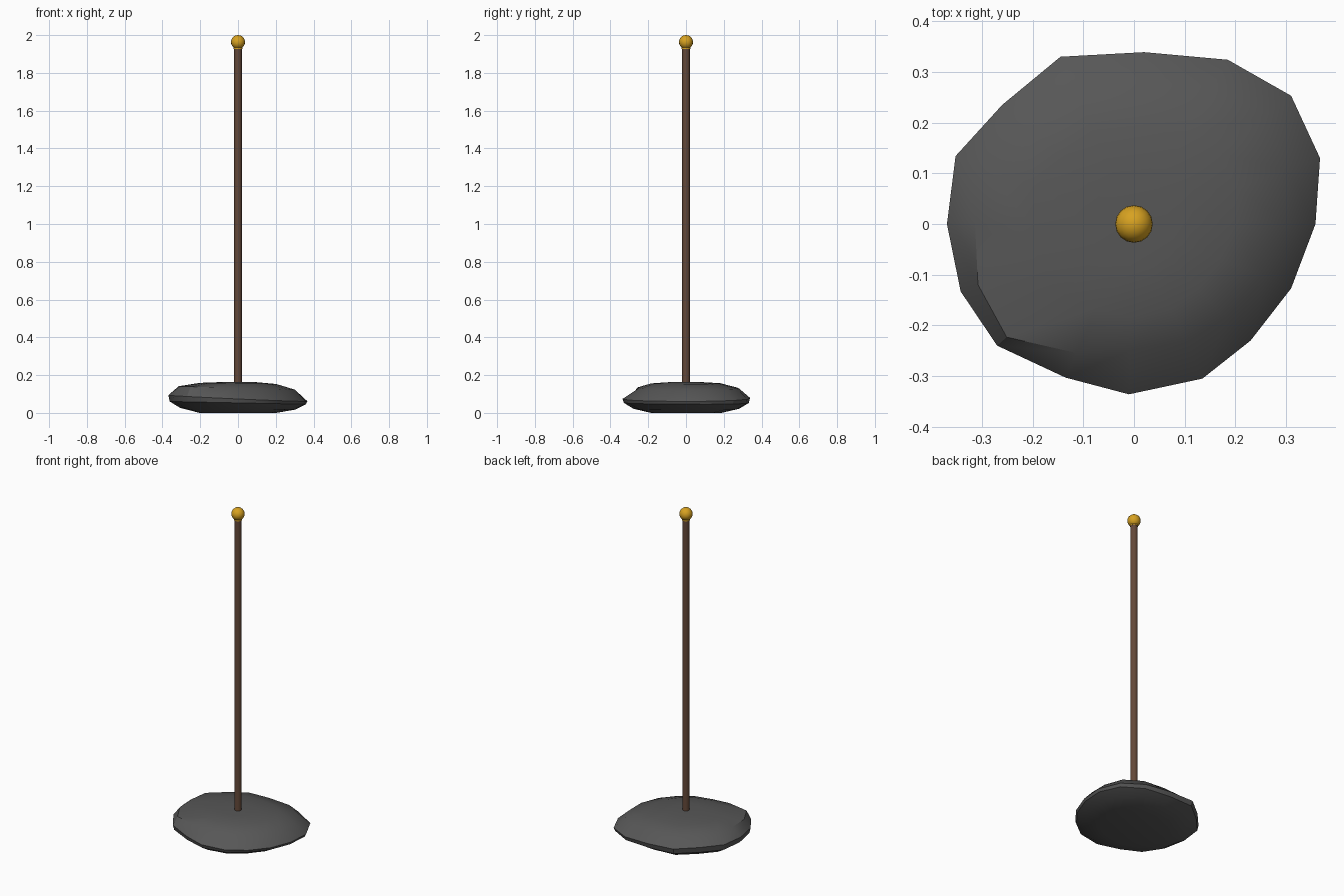
import bpy, bmesh, math

if "Cube" in bpy.data.objects:
    bpy.data.objects.remove(bpy.data.objects["Cube"])


def material(name, rgb):
    m = bpy.data.materials.new(name)
    m.diffuse_color = (*rgb, 1)
    m.use_nodes = True
    m.node_tree.nodes["Principled BSDF"].inputs["Base Color"].default_value = m.diffuse_color
    return m


stone = material("dark grey stone", (0.095, 0.095, 0.095))
wood = material("brown wood", (0.125, 0.065, 0.04))
gold = material("gold", (0.68, 0.36, 0.015))


def finish(ob, name, mat, angle):
    ob.name = name
    ob.data.materials.clear()
    ob.data.materials.append(mat)
    bpy.ops.object.select_all(action='DESELECT')
    ob.select_set(True)
    bpy.context.view_layer.objects.active = ob
    bpy.ops.object.shade_smooth_by_angle(angle=math.radians(angle))


# Stone base: irregular outline lofted through several rings
outline = [(.358, 0), (.367, .13), (.31, .253), (.185, .324), (.02, .339), (-.145, .33),
           (-.26, .235), (-.352, .134), (-.369, 0), (-.342, -.133), (-.27, -.24),
           (-.135, -.303), (-.01, -.336), (.135, -.305), (.23, -.23), (.31, -.127)]
shoulder = [.84, .82, .84, .84, .82, .80, .82, .85, .85, .90, .93, .84, .74, .76, .80, .83]
bm = bmesh.new()


def ring(scale, height):
    return [bm.verts.new((x * (scale[i] if isinstance(scale, list) else scale),
                          y * (scale[i] if isinstance(scale, list) else scale), height(x, y)))
            for i, (x, y) in enumerate(outline)]


rings = [ring(.55, lambda x, y: 0),
         ring(.83, lambda x, y: .022 - .012 * x),
         ring(.98, lambda x, y: .053 - .02 * x),
         ring(1, lambda x, y: .077 - .045 * x + .01 * y),
         ring(shoulder, lambda x, y: .132 - .025 * x),
         ring(.55, lambda x, y: .156 - .008 * x),
         ring(.25, lambda x, y: .163)]
for a, b in zip(rings, rings[1:]):
    for i in range(16):
        j = (i + 1) % 16
        bm.faces.new((a[i], a[j], b[j], b[i]))
bm.faces.new(rings[0][::-1])
bm.faces.new(rings[-1])
mesh = bpy.data.meshes.new("stone_base")
bm.to_mesh(mesh)
bm.free()
base = bpy.data.objects.new("stone_base", mesh)
bpy.context.collection.objects.link(base)
finish(base, "stone_base", stone, 32)


def rod(name, r, z0, z1, mat):
    bpy.ops.mesh.primitive_cylinder_add(vertices=16, radius=r, depth=z1 - z0,
                                        location=(0, 0, (z0 + z1) / 2))
    finish(bpy.context.object, name, mat, 40)


# Pole, collar and ball finial
rod("pole", .0205, .08, 1.935, wood)
rod("collar", .0225, 1.927, 1.945, gold)
bpy.ops.mesh.primitive_uv_sphere_add(segments=16, ring_count=12, radius=.037, location=(0, 0, 1.963))
finish(bpy.context.object, "ball_finial", gold, 40)
